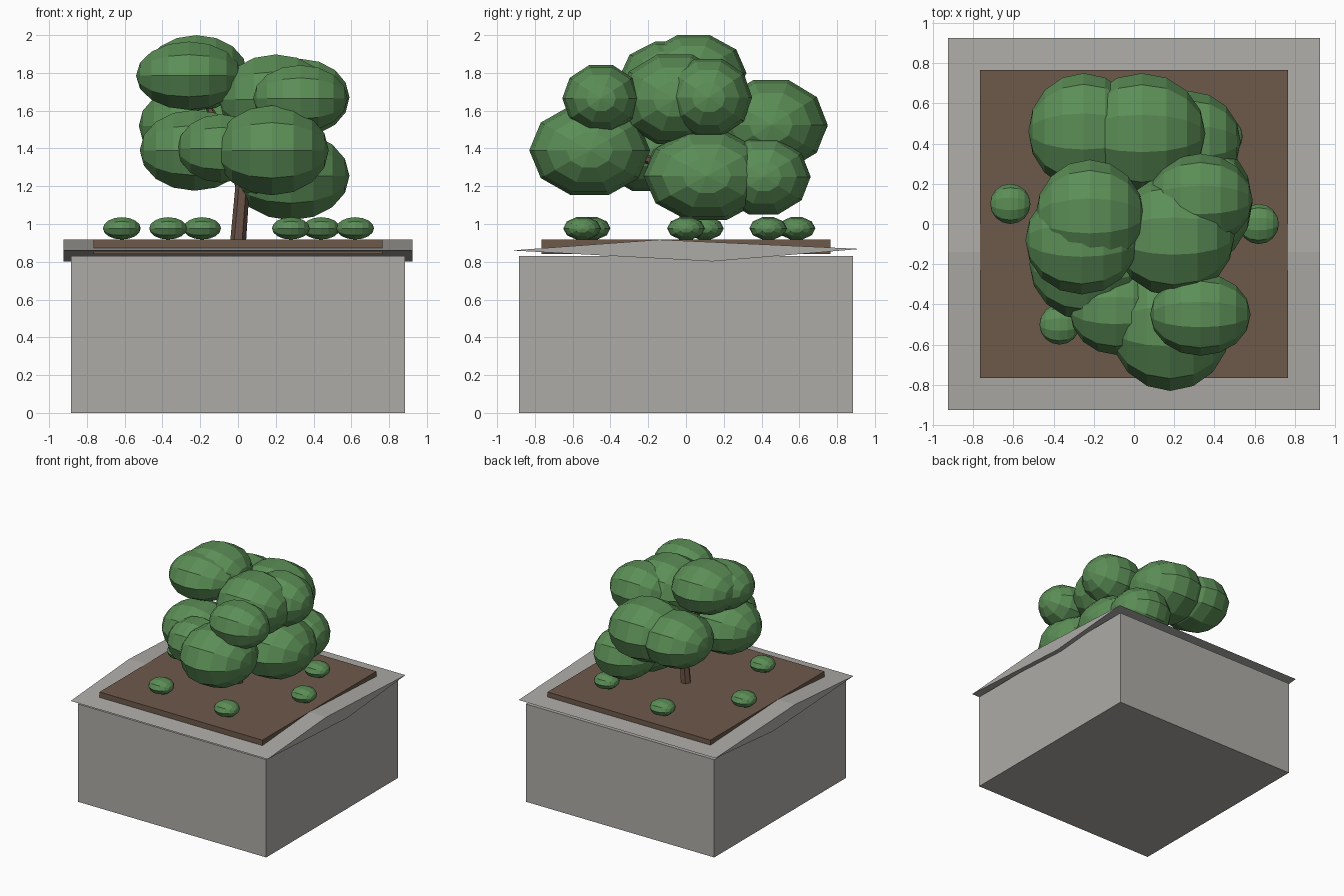
import bpy, bmesh, math
from mathutils import Matrix, Vector

if "Cube" in bpy.data.objects:
    bpy.data.objects.remove(bpy.data.objects["Cube"], do_unlink=True)


def material(name, rgb):
    m = bpy.data.materials.new(name)
    m.use_nodes = True
    color = (*rgb, 1)
    m.diffuse_color = color
    m.node_tree.nodes["Principled BSDF"].inputs["Base Color"].default_value = color
    return m


CONCRETE = material("concrete_grey", (0.42, 0.41, 0.39))
SOIL = material("soil_brown", (0.155, 0.1, 0.07))
BARK = material("bark_brown", (0.15, 0.085, 0.06))
LEAF = material("leaf_green", (0.105, 0.27, 0.093))


def finish(name, bm, mat):
    bmesh.ops.recalc_face_normals(bm, faces=bm.faces)
    mesh = bpy.data.meshes.new(name)
    bm.to_mesh(mesh)
    bm.free()
    mesh.materials.append(mat)
    obj = bpy.data.objects.new(name, mesh)
    bpy.context.collection.objects.link(obj)
    return obj


def box(name, half, low, high, mat):
    bm = bmesh.new()
    size = Matrix.Diagonal((2 * half, 2 * half, high - low, 1))
    bmesh.ops.create_cube(bm, size=1, matrix=Matrix.Translation((0, 0, (low + high) / 2)) @ size)
    return finish(name, bm, mat)


def blob(name, center, radii):
    # Faceted ball whose poles point sideways
    bm = bmesh.new()
    turn = Matrix.Rotation(math.pi / 2, 4, 'Y')
    bmesh.ops.create_uvsphere(bm, u_segments=10, v_segments=8, radius=1, matrix=turn)
    # Put a corner of each ring on the y axis
    ring = max(bm.verts, key=lambda v: abs(v.co.y))
    if abs(ring.co.y) < 0.99:
        bmesh.ops.rotate(bm, verts=bm.verts, matrix=Matrix.Rotation(math.pi / 10, 3, 'X'))
    bmesh.ops.scale(bm, verts=bm.verts, vec=radii)
    bmesh.ops.translate(bm, verts=bm.verts, vec=center)
    return finish(name, bm, LEAF)


def limb(name, start, end, r1, r2):
    # Tapered six-sided limb between two points
    a, b = Vector(start), Vector(end)
    axis = b - a
    bm = bmesh.new()
    place = Matrix.Translation((a + b) / 2) @ axis.to_track_quat('Z', 'Y').to_matrix().to_4x4()
    bmesh.ops.create_cone(bm, cap_ends=True, segments=6, radius1=r1, radius2=r2,
                          depth=axis.length, matrix=place)
    return finish(name, bm, BARK)


# Planter body and soil bed
box("planter_body", 0.885, 0, 0.83, CONCRETE)
box("soil_bed", 0.765, 0.84, 0.918, SOIL)

# Slanted rim slab: a flat four-sided profile run from side to side
bm = bmesh.new()
profile = [(-0.925, 0.86), (-0.14, 0.917), (0.925, 0.868), (0.14, 0.802)]
face = bm.faces.new([bm.verts.new((-0.925, y, z)) for y, z in profile])
side = bmesh.ops.extrude_face_region(bm, geom=[face])["geom"]
bmesh.ops.translate(bm, vec=(1.85, 0, 0), verts=[g for g in side if isinstance(g, bmesh.types.BMVert)])
finish("planter_rim", bm, CONCRETE)

# Trunk and hidden branches
limb("trunk", (0, 0, 0.9), (0.04, 0, 1.4), 0.042, 0.035)
for i, tip in enumerate([(-0.2, 0, 1.7), (0.2, -0.05, 1.6), (0.1, -0.4, 1.4), (-0.1, 0.4, 1.5)]):
    limb(f"branch_{i + 1}", (0.03, 0, 1.28), tip, 0.03, 0.015)

# Tree crown
crown = [
    ((-0.22, 0.04, 1.8), (0.27, 0.28, 0.21)),
    ((-0.26, -0.08, 1.785), (0.28, 0.27, 0.19)),
    ((0.2, -0.06, 1.66), (0.3, 0.3, 0.25)),
    ((0.33, 0.12, 1.67), (0.26, 0.23, 0.215)),
    ((0.33, -0.45, 1.665), (0.25, 0.205, 0.185)),
    ((0.18, -0.51, 1.39), (0.3, 0.32, 0.25)),
    ((-0.09, -0.43, 1.4), (0.23, 0.22, 0.19)),
    ((-0.23, -0.2, 1.39), (0.29, 0.28, 0.225)),
    ((0.28, 0.11, 1.255), (0.31, 0.335, 0.247)),
    ((0.28, 0.41, 1.25), (0.25, 0.25, 0.21)),
    ((0.17, -0.03, 1.29), (0.2, 0.18, 0.17)),
    ((-0.25, 0.46, 1.52), (0.275, 0.29, 0.22)),
    ((0.04, 0.45, 1.525), (0.315, 0.3, 0.25)),
]
for i, (center, radii) in enumerate(crown):
    blob(f"foliage_{i + 1}", center, radii)

# Small shrubs around the trunk
shrubs = [(-0.615, 0.1), (-0.37, -0.5), (-0.19, 0.585), (0.28, -0.55), (0.44, 0.435), (0.62, 0)]
for i, (x, y) in enumerate(shrubs):
    blob(f"shrub_{i + 1}", (x, y, 0.977), (0.1, 0.1, 0.062))
